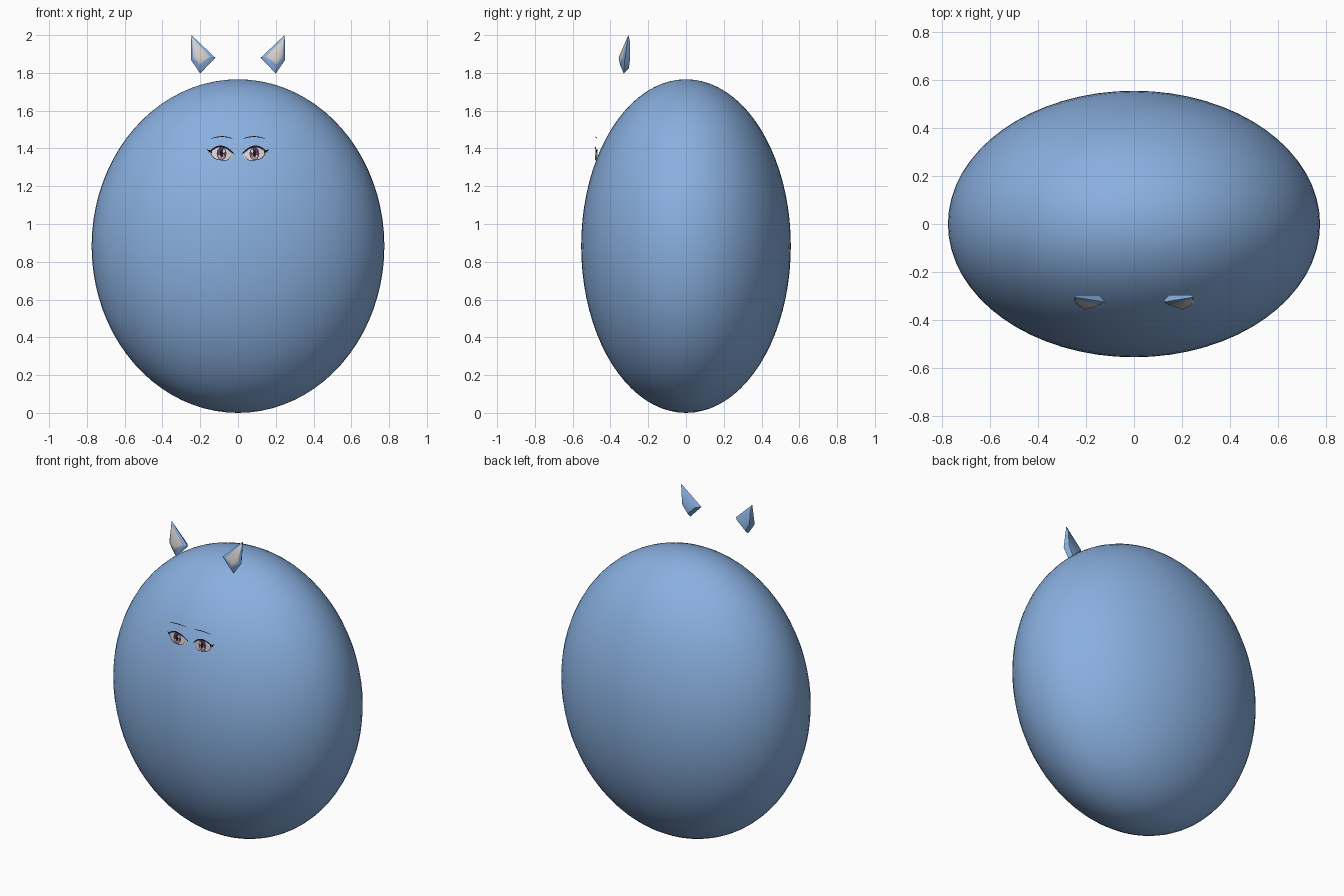
import bpy, bmesh, math

cube = bpy.data.objects.get("Cube")
if cube:
    bpy.data.objects.remove(cube)


def material(name, r, g, b):
    m = bpy.data.materials.new(name)
    m.use_nodes = True
    m.diffuse_color = (r, g, b, 1)
    m.node_tree.nodes["Principled BSDF"].inputs["Base Color"].default_value = (r, g, b, 1)
    return m


blue = material("soft blue", .25, .43, .74)
pale = material("pale grey", .68, .64, .62)
white = material("eye white", .86, .81, .79)
dark = material("lash black", .015, .008, .012)
violet = material("iris violet", .09, .05, .11)
rose = material("iris rose", .42, .29, .33)
brown = material("brow brown", .17, .09, .06)


def finish(name, bm, mats, mirror=True, smooth=None):
    me = bpy.data.meshes.new(name)
    bmesh.ops.recalc_face_normals(bm, faces=bm.faces)
    bm.to_mesh(me)
    bm.free()
    ob = bpy.data.objects.new(name, me)
    bpy.context.collection.objects.link(ob)
    for m in mats:
        me.materials.append(m)
    if mirror:
        ob.modifiers.new("mirror", "MIRROR").use_mirror_merge = False
    if smooth:
        bpy.ops.object.select_all(action="DESELECT")
        bpy.context.view_layer.objects.active = ob
        ob.select_set(True)
        bpy.ops.object.shade_smooth_by_angle(angle=math.radians(smooth))
    return ob


# Egg-shaped body
bm = bmesh.new()
bmesh.ops.create_uvsphere(bm, u_segments=64, v_segments=40, radius=1)
bmesh.ops.scale(bm, vec=(.775, .555, .883), verts=bm.verts)
bmesh.ops.translate(bm, vec=(0, 0, .883), verts=bm.verts)
finish("body", bm, [blue], mirror=False, smooth=60)

# Ears: kite outline, domed back, pale ridged front panel
outline = [(.247, -.305, 2), (.25, -.325, 1.87), (.2, -.33, 1.797), (.12, -.325, 1.88)]
back = [(.24, -.296, 1.965), (.233, -.296, 1.875), (.2, -.302, 1.825), (.145, -.296, 1.88)]
panel = [(.243, -.312, 1.985), (.236, -.338, 1.882), (.203, -.35, 1.845), (.148, -.338, 1.886)]
bm = bmesh.new()
rings = [[bm.verts.new(p) for p in ring] for ring in (back, outline, panel)]
ridge = bm.verts.new((.203, -.357, 1.88))
bm.faces.new(rings[0])
for i in range(4):
    j = (i + 1) % 4
    for a, b in zip(rings, rings[1:]):
        bm.faces.new((a[i], a[j], b[j], b[i]))
    bm.faces.new((rings[2][i], rings[2][j], ridge)).material_index = 1
finish("ears", bm, [blue, pale], smooth=50)

# Eye parts: thin strips bent round a vertical axis, between two height curves
EYE_X, EYE_Z, FRONT = .087, 1.372, -.479


def strip(name, mat, x0, x1, low, high, lift=0, steps=20):
    bm = bmesh.new()
    pairs = []
    for i in range(steps + 1):
        t = -1 + 2 * i / steps
        x = (x0 + x1) / 2 + t * (x1 - x0) / 2
        y = FRONT - lift + 2.8 * (x - EYE_X) ** 2
        pairs.append([bm.verts.new((x, y, f(t))) for f in (low, high)])
    for a, b in zip(pairs, pairs[1:]):
        bm.faces.new((a[0], b[0], b[1], a[1]))
    finish(name, bm, [mat])


def disc(name, mat, x, z, rx, rz, lift):
    arc = lambda t: rz * math.sqrt(max(0, 1 - t * t))
    strip(name, mat, x - rx, x + rx, lambda t: z - arc(t), lambda t: z + arc(t) + 1e-5, lift)


def bottom(t):
    return EYE_Z - .032 * (1 - t ** 4) + .006 * t


def top(t):
    return EYE_Z + .034 * (1 - t * t) + .006 * t


strip("eye_white", white, .025, .15, bottom, top)
disc("iris", violet, EYE_X, 1.373, .026, .034, .001)
disc("iris_glow", rose, EYE_X, 1.357, .016, .015, .002)
disc("pupil", dark, EYE_X, 1.375, .009, .02, .003)
disc("large_highlight", white, EYE_X - .012, 1.386, .006, .009, .004)
disc("small_highlight", white, EYE_X + .012, 1.359, .004, .006, .004)

# Lashes, outer wing and brow
strip("upper_lash", dark, .018, .156, lambda t: top(t) - .001,
      lambda t: top(t) + .009 - .006 * t * t, .004)
strip("lower_lash", dark, .035, .143, lambda t: bottom(t) - .003, bottom, .004)
strip("lash_wing", dark, .138, .163, lambda t: 1.382 + .009 * t,
      lambda t: 1.391 + .003 * t, .004, 4)
strip("brow", brown, .028, .142, lambda t: 1.460 - .009 * t * t,
      lambda t: 1.465 - .012 * t * t, 0)
